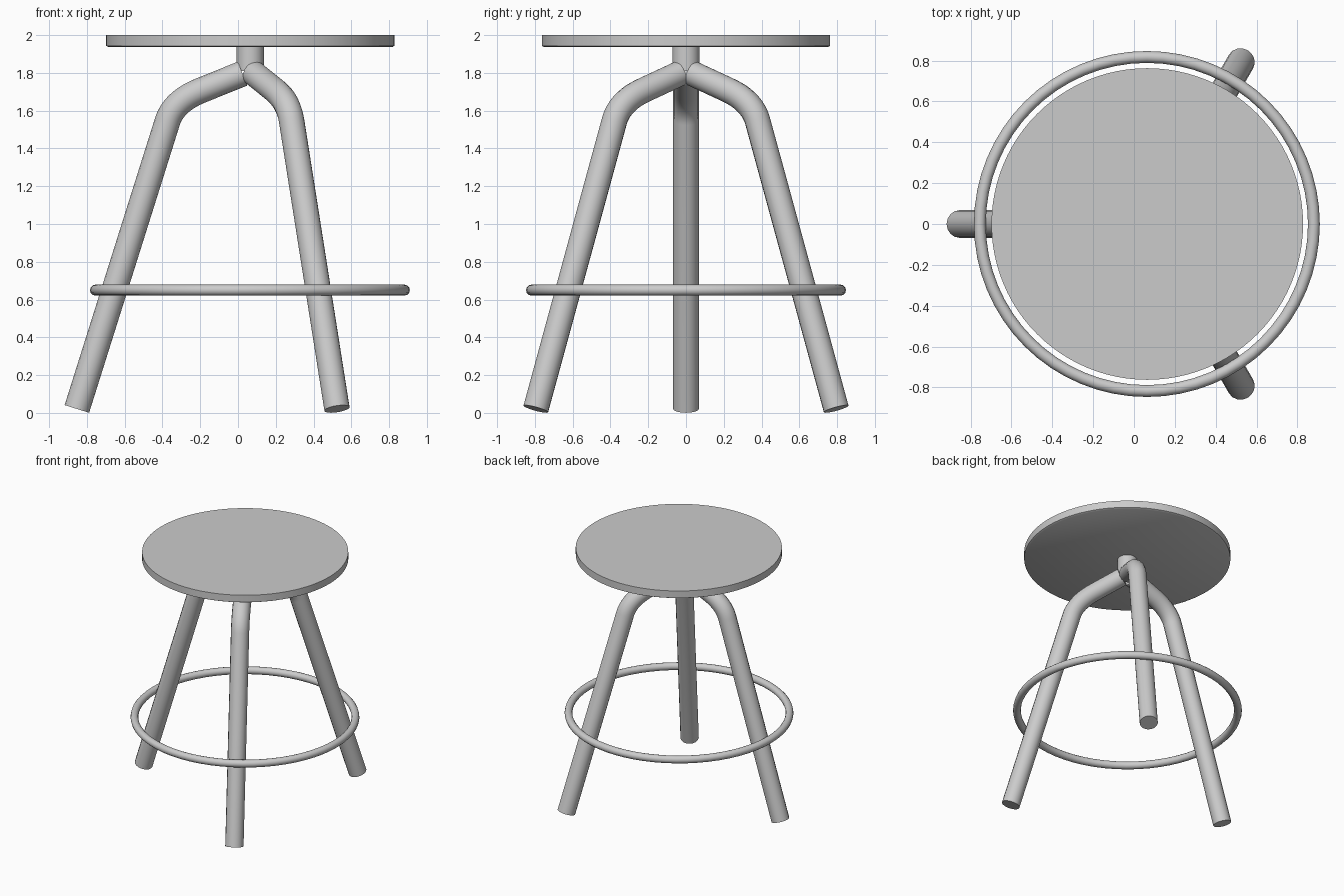
import bpy, bmesh, math
from mathutils import Vector

if "Cube" in bpy.data.objects:
    bpy.data.objects.remove(bpy.data.objects["Cube"])

CX = 0.065  # stool axis, offset because of the three-leg layout


def smooth(obj):
    bpy.ops.object.select_all(action='DESELECT')
    obj.select_set(True)
    bpy.context.view_layer.objects.active = obj
    bpy.ops.object.shade_smooth_by_angle(angle=math.radians(35))


def lathe(name, profile, steps=64):
    bm = bmesh.new()
    vs = [bm.verts.new((r, 0, z)) for r, z in profile]
    es = [bm.edges.new(p) for p in zip(vs, vs[1:])]
    bmesh.ops.spin(bm, geom=vs + es, cent=(0, 0, 0), axis=(0, 0, 1),
                   angle=2 * math.pi, steps=steps, use_duplicate=False)
    bmesh.ops.remove_doubles(bm, verts=bm.verts, dist=1e-4)
    bmesh.ops.recalc_face_normals(bm, faces=bm.faces)
    me = bpy.data.meshes.new(name)
    bm.to_mesh(me)
    bm.free()
    obj = bpy.data.objects.new(name, me)
    obj.location.x = CX
    bpy.context.collection.objects.link(obj)
    smooth(obj)
    return obj


def leg(name, angle):
    # radial path: foot, curved bend, end near the hub
    a, c, b = Vector((0.438, 1.545)), Vector((0.403, 1.652)), Vector((0.255, 1.71))
    path = [Vector((0.918, 0.021))]
    for i in range(13):
        t = i / 12
        path.append(a * (1 - t) ** 2 + c * 2 * t * (1 - t) + b * t * t)
    path.append(Vector((0.041, 1.796)))
    cu = bpy.data.curves.new(name, 'CURVE')
    cu.dimensions = '3D'
    cu.bevel_depth = 0.068
    cu.bevel_resolution = 6
    cu.use_fill_caps = True
    sp = cu.splines.new('POLY')
    sp.points.add(len(path) - 1)
    for p, q in zip(sp.points, path):
        p.co = (q.x * math.cos(angle), q.x * math.sin(angle), q.y, 1)
    obj = bpy.data.objects.new(name, cu)
    obj.location.x = CX
    bpy.context.collection.objects.link(obj)
    bpy.ops.object.select_all(action='DESELECT')
    obj.select_set(True)
    bpy.context.view_layer.objects.active = obj
    bpy.ops.object.convert(target='MESH')
    smooth(bpy.context.object)


# Round seat with a slightly eased lower edge
lathe("seat", [(0, 2), (0.763, 2), (0.763, 1.943), (0.75, 1.936), (0, 1.936)], 96)

# Post joining the legs to the seat
lathe("centre_post", [(0, 1.95), (0.072, 1.95), (0.072, 1.81), (0, 1.81)], 32)

# Three bent tube legs
for name, deg in (("left_leg", 180), ("front_leg", -60), ("back_leg", 60)):
    leg(name, math.radians(deg))

# Foot ring
bpy.ops.mesh.primitive_torus_add(major_radius=0.818, minor_radius=0.029,
                                 major_segments=64, minor_segments=12,
                                 location=(CX - 0.002, 0, 0.65))
bpy.context.object.name = "foot_ring"
smooth(bpy.context.object)
